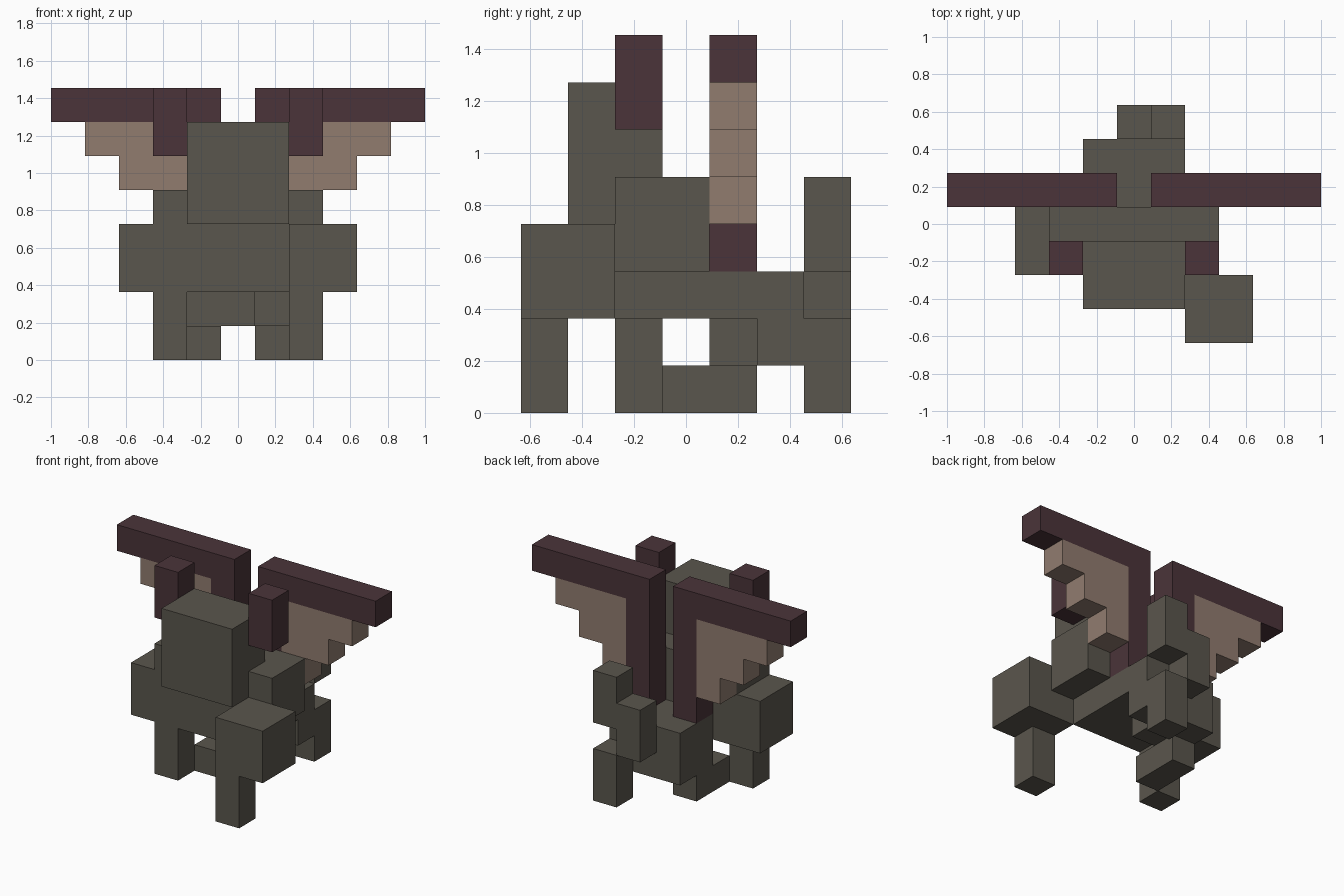
import bpy
import bmesh

cube = bpy.data.objects.get("Cube")
if cube:
    bpy.data.objects.remove(cube, do_unlink=True)

U = 2 / 11                     # edge of one block
OX, OY = 5.5, 3.5              # block-grid centre


def material(name, rgb):
    m = bpy.data.materials.new(name)
    m.use_nodes = True
    m.diffuse_color = (*rgb, 1)
    bsdf = m.node_tree.nodes["Principled BSDF"]
    bsdf.inputs["Base Color"].default_value = (*rgb, 1)
    bsdf.inputs["Roughness"].default_value = 0.9
    return m


STONE = material("olive_grey", (0.102, 0.093, 0.074))
DARK = material("dark_maroon", (0.069, 0.034, 0.041))
TAN = material("dusty_tan", (0.283, 0.202, 0.159))


def extrude_profile(name, profile, y0, y1, mat, mirror=False):
    """Extrude an (x, z) outline in block units from y0 to y1."""
    if mirror:
        profile = [(2 * OX - x, z) for x, z in profile]
    bm = bmesh.new()
    face = bm.faces.new([bm.verts.new(((x - OX) * U, (y0 - OY) * U, z * U))
                         for x, z in profile])
    ext = bmesh.ops.extrude_face_region(bm, geom=[face])
    moved = [g for g in ext["geom"] if isinstance(g, bmesh.types.BMVert)]
    bmesh.ops.translate(bm, verts=moved, vec=(0, (y1 - y0) * U, 0))
    bmesh.ops.recalc_face_normals(bm, faces=bm.faces)
    mesh = bpy.data.meshes.new(name)
    bm.to_mesh(mesh)
    bm.free()
    mesh.materials.append(mat)
    obj = bpy.data.objects.new(name, mesh)
    bpy.context.collection.objects.link(obj)
    return obj


def block(name, x, y, z, mat=STONE):
    """Box given by its (low, high) block ranges."""
    outline = [(x[0], z[0]), (x[1], z[0]), (x[1], z[1]), (x[0], z[1])]
    return extrude_profile(name, outline, y[0], y[1], mat)


# Torso, hips and head
extrude_profile("chest", [(4, 2), (7, 2), (7, 3), (8, 3), (8, 5), (3, 5), (3, 4), (4, 4)],
                2, 4, STONE)
block("back", (4, 7), (4, 6), (2, 3))
block("rump", (4, 7), (5, 6), (1, 2))
block("right_thigh", (4, 6), (4, 5), (1, 2))
block("head", (4, 7), (1, 3), (5, 7))
block("jaw", (4, 7), (1, 2), (4, 5))

# Front legs, the left one reaching forward
block("left_forearm", (7, 9), (0, 2), (2, 4))
block("left_front_leg", (7, 8), (0, 1), (0, 2))
block("right_forearm", (2, 4), (2, 4), (2, 4))
block("right_front_leg", (3, 4), (2, 3), (0, 2))

# Hind legs
block("right_hind_foot", (4, 5), (3, 5), (0, 1))
block("left_hind_foot", (6, 7), (6, 7), (0, 2))

# Bent tail
block("tail_base", (5, 6), (6, 7), (2, 4))
block("tail_tip", (6, 7), (6, 7), (3, 5))

# Horns and wings: L-shaped frame with a stepped membrane
FRAME = [(6, 3), (7, 3), (7, 7), (11, 7), (11, 8), (6, 8)]
MEMBRANE = [(7, 4), (8, 4), (8, 5), (9, 5), (9, 6), (10, 6), (10, 7), (7, 7)]
HORN = [(7, 6), (8, 6), (8, 8), (7, 8)]
for side, flip in (("left", False), ("right", True)):
    extrude_profile(side + "_wing_frame", FRAME, 4, 5, DARK, flip)
    extrude_profile(side + "_wing_membrane", MEMBRANE, 4, 5, TAN, flip)
    extrude_profile(side + "_horn", HORN, 2, 3, DARK, flip)
